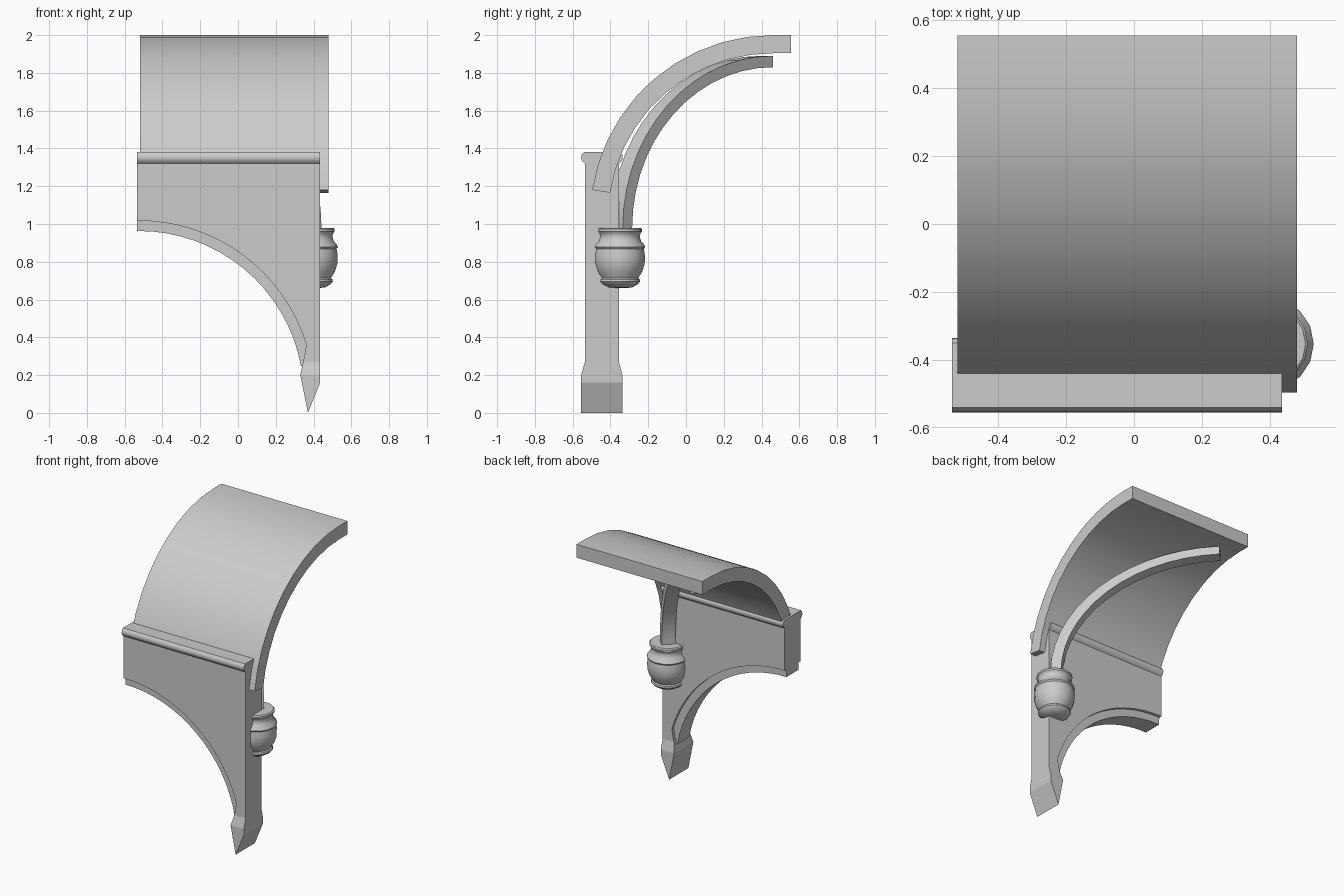
import bpy, bmesh
from math import sin, cos, pi, radians

if "Cube" in bpy.data.objects:
    bpy.data.objects.remove(bpy.data.objects["Cube"])


def finish(name, bm, angle=None):
    bmesh.ops.recalc_face_normals(bm, faces=bm.faces)
    mesh = bpy.data.meshes.new(name)
    bm.to_mesh(mesh)
    bm.free()
    ob = bpy.data.objects.new(name, mesh)
    bpy.context.collection.objects.link(ob)
    if angle:
        bpy.ops.object.select_all(action='DESELECT')
        ob.select_set(True)
        bpy.context.view_layer.objects.active = ob
        bpy.ops.object.shade_smooth_by_angle(angle=radians(angle))
    return ob


def loft(name, rings, angle=None):
    """Join matching closed rings of points and cap both ends."""
    bm = bmesh.new()
    vs = [[bm.verts.new(p) for p in ring] for ring in rings]
    n = len(vs[0])
    for a, b in zip(vs, vs[1:]):
        for i in range(n):
            j = (i + 1) % n
            bm.faces.new((a[i], a[j], b[j], b[i]))
    bm.faces.new(vs[0])
    bm.faces.new(vs[-1])
    return finish(name, bm, angle)


def prism_y(name, pts, y0, y1, angle=None):
    return loft(name, [[(x, y, z) for x, z in pts] for y in (y0, y1)], angle)


def prism_x(name, pts, x0, x1, angle=None):
    return loft(name, [[(x, y, z) for y, z in pts] for x in (x0, x1)], angle)


def arc(cx, cz, r, a0, a1, n):
    return [(cx + r * cos(radians(a0 + (a1 - a0) * i / n)),
             cz + r * sin(radians(a0 + (a1 - a0) * i / n))) for i in range(n + 1)]


# Curved vault roof with a short flat lip at the crown
C = (0.46, 1.032)
outer = arc(*C, 0.968, 171.2, 90, 10)
inner = arc(*C, 0.872, 90, 171.2, 10)
prism_x("vault_roof", outer + [(0.555, 2.0), (0.555, 1.904)] + inner, -0.52, 0.48, 30)

# Front spandrel wall with an arched lower edge
A = (-0.525, 0.09)
edge = arc(*A, 0.927, 90.6, 17, 16)
prism_y("spandrel_wall", [(-0.535, 1.36)] + edge +
        [(0.355, 0.32), (0.345, 0.27), (0.435, 0.27), (0.435, 1.36)], -0.535, -0.355, 30)

# Recessed trim following the arch
trim = arc(*A, 0.94, 90.6, 17, 16) + [(0.37, 0.3), (0.36, 0.25)]
prism_y("arch_trim", trim + arc(*A, 0.873, 10.5, 90.6, 16), -0.513, -0.377, 30)

# Rounded ledge along the top of the wall
half = [(0.09, 1.32), (0.104, 1.332), (0.11, 1.348), (0.108, 1.365), (0.095, 1.38)]
ledge = [(-0.445 + d, z) for d, z in half] + [(-0.445 - d, z) for d, z in reversed(half)]
prism_x("top_ledge", ledge, -0.535, 0.435, 40)

# Pointed post foot, flared at the collar
prism_y("post_tip", [(0.33, 0.2), (0.37, 0.0), (0.435, 0.16), (0.435, 0.2)], -0.555, -0.337)


def rect(x0, x1, y0, y1, z):
    return [(x0, y0, z), (x1, y0, z), (x1, y1, z), (x0, y1, z)]


loft("post_collar", [rect(0.33, 0.435, -0.555, -0.337, 0.2),
                     rect(0.345, 0.435, -0.535, -0.355, 0.27)])

# Turned capital at the corner
prof = [(0.03, 0.66), (0.07, 0.665), (0.1, 0.683), (0.11, 0.695), (0.108, 0.707),
        (0.1, 0.713), (0.122, 0.75), (0.134, 0.79), (0.136, 0.83), (0.13, 0.868),
        (0.137, 0.878), (0.132, 0.89), (0.115, 0.908), (0.108, 0.935), (0.112, 0.95),
        (0.12, 0.96), (0.12, 0.973), (0.113, 0.98)]
loft("corner_capital", [[(0.392 + r * cos(i * pi / 8), -0.353 + r * sin(i * pi / 8), z)
                         for i in range(16)] for r, z in prof], 35)

# Diagonal rib rising from the capital to the crown
rings = []
w = 0.032
for i in range(-1, 15):
    t = pi / 2 * i / 14
    ring = []
    for a, b, s in ((0.745, 0.85, -w), (0.745, 0.85, w), (0.795, 0.91, w), (0.795, 0.91, -w)):
        h = a * cos(t)
        ring.append((-0.385 + h + s, 0.428 - h + s, 0.98 + b * sin(t)))
    rings.append(ring)
loft("diagonal_rib", rings, 30)
